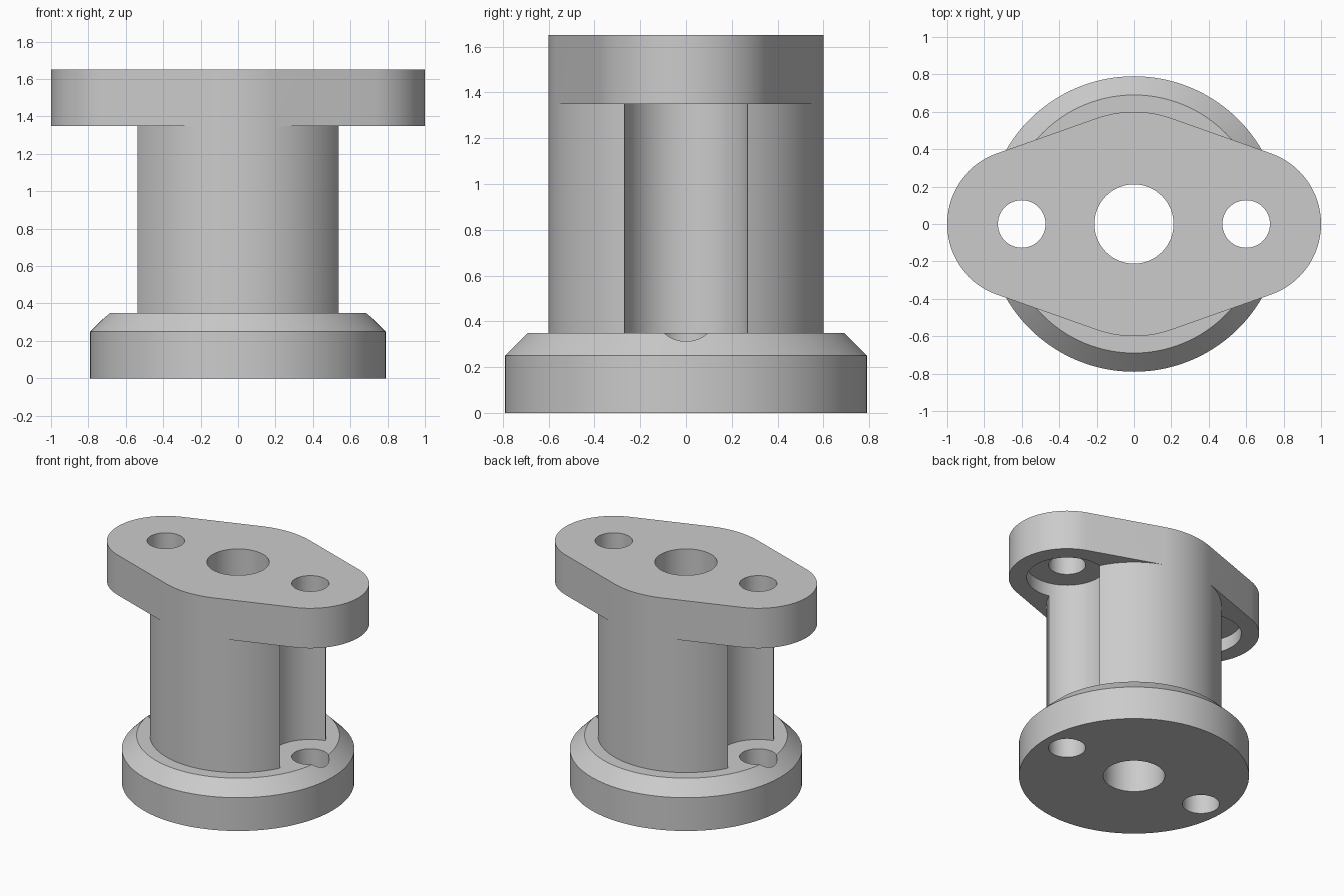
import bpy, bmesh, math
from mathutils import Vector

cube = bpy.data.objects.get("Cube")
if cube:
    bpy.data.objects.remove(cube, do_unlink=True)

# Single grey material
grey = bpy.data.materials.new("machined_grey")
grey.use_nodes = True
GREY = (0.6, 0.6, 0.6, 1.0)
grey.diffuse_color = GREY
grey.node_tree.nodes["Principled BSDF"].inputs["Base Color"].default_value = GREY


def arc(cx, r, a0, a1, n):
    """Points along an arc centred on (cx, 0), end point left out."""
    return [(cx + r * math.cos(a0 + (a1 - a0) * i / n),
             r * math.sin(a0 + (a1 - a0) * i / n)) for i in range(n)]


def circle(cx, r, n=96):
    return arc(cx, r, 0, 2 * math.pi, n)


def loft(name, sections):
    """Solid through stacked (outline, z) sections with equal point counts."""
    bm = bmesh.new()
    rings = [[bm.verts.new((x, y, z)) for x, y in pts] for pts, z in sections]
    for low, high in zip(rings, rings[1:]):
        n = len(low)
        for i in range(n):
            j = (i + 1) % n
            bm.faces.new((low[i], low[j], high[j], high[i]))
    bm.faces.new(rings[0][::-1])
    bm.faces.new(rings[-1])
    mesh = bpy.data.meshes.new(name)
    bm.to_mesh(mesh)
    bm.free()
    mesh.materials.append(grey)
    obj = bpy.data.objects.new(name, mesh)
    bpy.context.collection.objects.link(obj)
    return obj


def combine(target, other, operation):
    """Apply a boolean and discard the second solid."""
    mod = target.modifiers.new(operation.lower(), "BOOLEAN")
    mod.operation = operation
    mod.solver = "EXACT"
    mod.object = other
    bpy.context.view_layer.objects.active = target
    bpy.ops.object.modifier_apply(modifier=mod.name)
    bpy.data.objects.remove(other, do_unlink=True)


BOLT_X = 0.6
COL_R, EAR_R = 0.6, 0.4
t = math.acos((COL_R - EAR_R) / BOLT_X)   # tangent angle of the flange sides
pi = math.pi

# Chamfered round base
body = loft("flanged_spacer", [(circle(0, 0.79, 128), 0), (circle(0, 0.79, 128), 0.25),
                               (circle(0, 0.69, 128), 0.35)])

# Column and flange share the front and back arcs
back_arc = arc(0, COL_R, t, pi - t, 14)
front_arc = arc(0, COL_R, pi + t, 2 * pi - t, 14)
column_outline = (arc(0, COL_R, -t, t, 48) + back_arc
                  + arc(0, COL_R, pi - t, pi + t, 48) + front_arc)
flange_outline = (arc(BOLT_X, EAR_R, -t, t, 48) + [(EAR_R * math.cos(t) + BOLT_X, EAR_R * math.sin(t))]
                  + back_arc + [(COL_R * math.cos(pi - t), COL_R * math.sin(t))]
                  + arc(-BOLT_X, EAR_R, pi - t, pi + t, 48)
                  + [(-EAR_R * math.cos(t) - BOLT_X, -EAR_R * math.sin(t))]
                  + front_arc + [(COL_R * math.cos(t), -COL_R * math.sin(t))])
column = loft("column", [(column_outline, 0.35), (column_outline, 1.35)])
flange = loft("flange", [(flange_outline, 1.35), (flange_outline, 1.65)])
combine(column, flange, "UNION")
combine(body, column, "UNION")

# Central bore, bolt holes, and bolt-head reliefs sunk into the flange underside
combine(body, loft("bore_cutter", [(circle(0, 0.212), -0.1), (circle(0, 0.212), 1.8)]), "DIFFERENCE")
for side in (-1, 1):
    x = side * BOLT_X
    for r, z0, z1 in ((0.277, 0.35, 1.45), (0.127, -0.1, 1.8)):
        combine(body, loft("bolt_cutter", [(circle(x, r), z0), (circle(x, r), z1)]), "DIFFERENCE")

# Smooth round walls, crisp edges
bpy.ops.object.select_all(action="DESELECT")
body.select_set(True)
bpy.context.view_layer.objects.active = body
bpy.ops.object.shade_smooth_by_angle(angle=math.radians(30))
